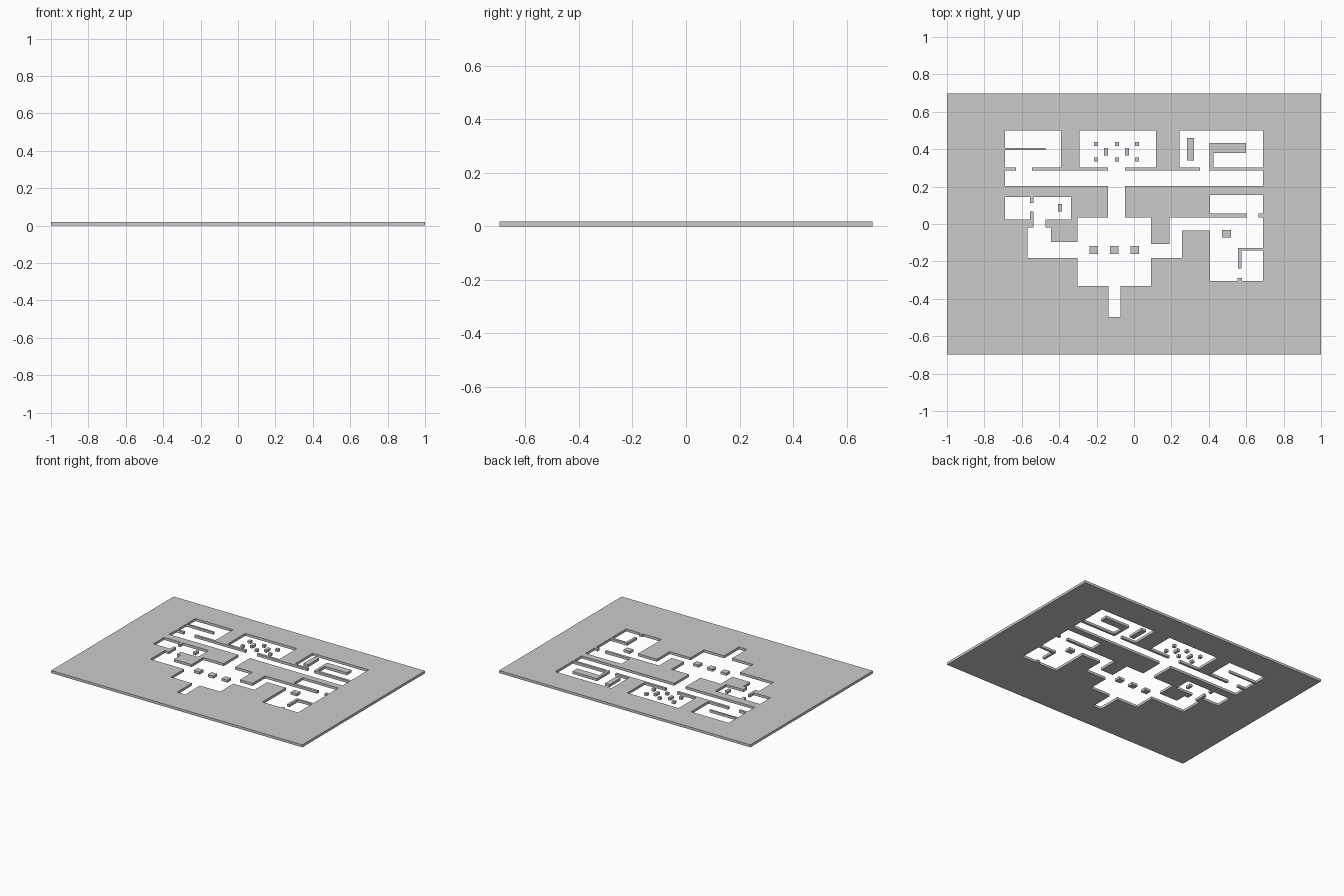
import bpy, bmesh, math

H = 0.018  # plate thickness

# openings as (x0, x1, y0, y1)
ROOMS = [
    (-0.69, 0.69, 0.203, 0.285),      # long corridor
    (-0.69, -0.39, 0.302, 0.50),      # upper left room
    (-0.632, -0.546, 0.285, 0.302),   # its door
    (-0.292, 0.118, 0.302, 0.50),     # upper middle room
    (-0.139, -0.048, 0.036, 0.302),   # its door and the passage to the hall
    (0.243, 0.69, 0.302, 0.50),       # upper right room
    (0.352, 0.405, 0.285, 0.302),     # its door
    (-0.69, -0.336, 0.024, 0.145),    # left room
    (-0.538, -0.474, -0.018, 0.024),  # left passage
    (-0.57, -0.444, -0.181, -0.018),  # left lobby
    (-0.444, -0.302, -0.181, -0.096), # lobby to hall
    (-0.302, 0.09, -0.331, 0.036),    # main hall
    (-0.136, -0.072, -0.498, -0.331), # entrance
    (0.09, 0.257, -0.181, -0.107),    # hall to right wing
    (0.19, 0.257, -0.107, 0.036),
    (0.257, 0.69, -0.036, 0.036),
    (0.407, 0.69, -0.304, -0.036),    # right room
    (0.407, 0.69, 0.055, 0.156),      # right upper room
    (0.605, 0.665, 0.036, 0.055),     # its door
]

# walls joined to the plate
WALLS = [
    (-0.69, -0.472, 0.395, 0.407),
    (0.405, 0.60, 0.38, 0.434), (0.405, 0.424, 0.302, 0.38),
    (-0.557, -0.538, 0.113, 0.145), (-0.557, -0.538, 0.024, 0.066),
    (0.557, 0.69, -0.143, -0.127), (0.557, 0.575, -0.238, -0.143),
    (0.553, 0.577, -0.304, -0.29),
    (0.665, 0.69, 0.036, 0.055),
]


def inside(x, y, rects):
    return any(a < x < b and c < y < d for a, b, c, d in rects)


def finish(bm, name):
    mesh = bpy.data.meshes.new(name)
    bmesh.ops.recalc_face_normals(bm, faces=bm.faces)
    bm.to_mesh(mesh)
    bm.free()
    ob = bpy.data.objects.new(name, mesh)
    bpy.context.collection.objects.link(ob)
    return ob


def plan_plate(name, outer, rooms, walls):
    """Solid cells of the plan grid, merged and extruded to the thickness."""
    rects = [outer] + rooms + walls
    xs = sorted({v for r in rects for v in r[:2]})
    ys = sorted({v for r in rects for v in r[2:]})
    bm = bmesh.new()
    grid = {}

    def vert(i, j):
        if (i, j) not in grid:
            grid[i, j] = bm.verts.new((xs[i], ys[j], 0))
        return grid[i, j]

    for i in range(len(xs) - 1):
        for j in range(len(ys) - 1):
            x, y = (xs[i] + xs[i + 1]) / 2, (ys[j] + ys[j + 1]) / 2
            if not inside(x, y, rooms) or inside(x, y, walls):
                bm.faces.new([vert(i, j), vert(i + 1, j), vert(i + 1, j + 1), vert(i, j + 1)])
    ext = bmesh.ops.extrude_face_region(bm, geom=bm.faces[:], use_keep_orig=True)
    top = [g for g in ext["geom"] if isinstance(g, bmesh.types.BMVert)]
    bmesh.ops.translate(bm, verts=top, vec=(0, 0, H))
    return finish(bm, name)


def block(name, x, y, sx, sy):
    bm = bmesh.new()
    bmesh.ops.create_cube(bm, size=1)
    bmesh.ops.scale(bm, verts=bm.verts, vec=(sx, sy, H))
    bmesh.ops.translate(bm, verts=bm.verts, vec=(x, y, H / 2))
    return finish(bm, name)


plan_plate("floor_plan_plate", (-1, 1, -0.697, 0.697), ROOMS, WALLS)

# small stools and tables in the upper middle room
for x in (-0.203, -0.091, 0.016):
    for y in (0.427, 0.344):
        block("stool", x, y, 0.022, 0.022)
for x in (-0.15, -0.037):
    block("table", x, 0.386, 0.02, 0.042)

# hall pillars
for x in (-0.216, -0.106, 0.004):
    block("hall_pillar", x, -0.139, 0.045, 0.042)

# single free-standing blocks
block("upper_right_counter", 0.303, 0.4, 0.037, 0.122)
block("left_room_desk", -0.395, 0.086, 0.022, 0.04)
block("right_room_pillar", 0.495, -0.053, 0.048, 0.04)
